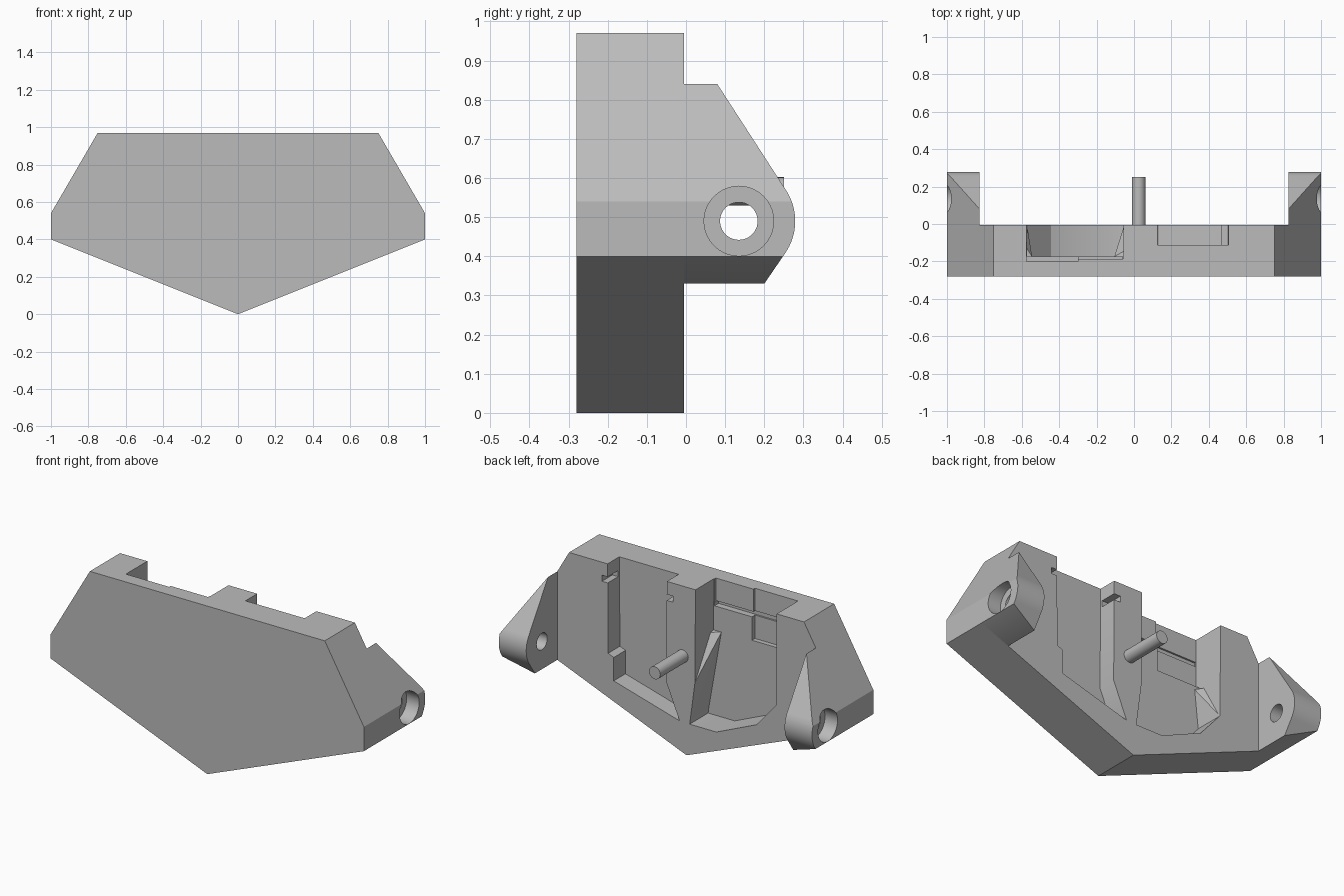
import bpy, bmesh, math

if "Cube" in bpy.data.objects:
    bpy.data.objects.remove(bpy.data.objects["Cube"])

grey = bpy.data.materials.new("plain grey")
grey.use_nodes = True
COLOUR = (0.5, 0.5, 0.5, 1)
grey.diffuse_color = COLOUR
grey.node_tree.nodes["Principled BSDF"].inputs["Base Color"].default_value = COLOUR


def finish(bm, name):
    bmesh.ops.recalc_face_normals(bm, faces=bm.faces)
    mesh = bpy.data.meshes.new(name)
    bm.to_mesh(mesh)
    bm.free()
    mesh.materials.append(grey)
    ob = bpy.data.objects.new(name, mesh)
    bpy.context.collection.objects.link(ob)
    return ob


def prism(name, points, axis, start, end):
    """Extrude a 2D profile along x (profile in yz) or y (profile in xz)."""
    bm = bmesh.new()
    place = (lambda p, t: (t, p[0], p[1])) if axis == "x" else (lambda p, t: (p[0], t, p[1]))
    rings = [[bm.verts.new(place(p, t)) for p in points] for t in (start, end)]
    for ring in rings:
        bm.faces.new(ring)
    n = len(points)
    for i in range(n):
        j = (i + 1) % n
        bm.faces.new((rings[0][i], rings[0][j], rings[1][j], rings[1][i]))
    return finish(bm, name)


def box(name, x0, x1, y0, y1, z0, z1):
    return prism(name, [(x0, z0), (x1, z0), (x1, z1), (x0, z1)], "y", y0, y1)


def hull(name, points):
    bm = bmesh.new()
    for p in points:
        bm.verts.new(p)
    bmesh.ops.convex_hull(bm, input=bm.verts)
    return finish(bm, name)


def circle(cx, cz, r, n=40):
    return [(cx + r * math.cos(2 * math.pi * i / n), cz + r * math.sin(2 * math.pi * i / n))
            for i in range(n)]


def select(ob):
    bpy.ops.object.select_all(action="DESELECT")
    ob.select_set(True)
    bpy.context.view_layer.objects.active = ob


def combine(ob, tool, operation="DIFFERENCE"):
    mod = ob.modifiers.new("cut", "BOOLEAN")
    mod.operation = operation
    mod.solver = "EXACT"
    mod.object = tool
    select(ob)
    bpy.ops.object.modifier_apply(modifier=mod.name)
    bpy.data.objects.remove(tool)


def smooth(ob):
    select(ob)
    bpy.ops.object.shade_smooth_by_angle(angle=math.radians(25))


OUTLINE = [(0, 0), (1, .4), (1, .54), (.75, .97), (-.75, .97), (-1, .54), (-1, .4)]
FRONT, BACK, OPEN = -.28, -.005, .1

# Thick faceted plate
body = prism("body_plate", OUTLINE, "y", FRONT, BACK)

# Shallow pocket on the left, open at the top, with a cross slot
shallow = [(.125, 1.1), (.505, 1.1), (.5, .455), (.465, .44), (.465, .305), (.045, .187), (.13, .39)]
combine(body, prism("shallow_cutter", shallow, "y", -.112, OPEN))
combine(body, box("slot_cutter", .085, .54, -.1, OPEN, .86, .895))

# Deep pocket on the right with a stepped floor and a groove
deep = [(-.058, 1.1), (-.053, .43), (-.02, .185), (-.19, .185), (-.445, .295), (-.57, .44), (-.577, 1.1)]
combine(body, prism("deep_cutter", deep, "y", -.173, OPEN))
combine(body, box("upper_step_cutter", -.576, -.06, -.186, -.1, .835, 1.1))
combine(body, box("recess_cutter", -.575, -.3, -.2, -.1, .68, 1.1))
combine(body, box("groove_cutter", -.574, -.061, -.21, -.1, .815, .84))
smooth(body)

# Sloping corner fillers low in the deep pocket
hull("inner_corner_ramp", [(-.05, -.146, .67), (-.055, -.146, .67), (-.105, -.174, .675),
                           (-.04, -.174, .675), (-.052, BACK, .43), (-.019, BACK, .186),
                           (-.019, -.174, .186)])
hull("outer_corner_ramp", [(-.58, -.13, .66), (-.575, -.13, .66), (-.545, -.174, .66),
                           (-.58, -.174, .66), (-.572, BACK, .44), (-.568, -.174, .44)])

# Peg on the central rib
smooth(prism("locating_peg", circle(.025, .566, .036, 32), "y", -.05, .25))

# Ears: rounded lugs trimmed to the plate outline, with counterbored holes
HOLE_Y, HOLE_Z, EAR_R = .135, .49, .144
arc = [math.radians(33 - 68 * i / 16) for i in range(17)]
lug = [(BACK, .84), (.08, .84)]
lug += [(HOLE_Y + EAR_R * math.cos(a), HOLE_Z + EAR_R * math.sin(a)) for a in arc]
lug += [(.2, .33), (BACK, .33)]
for side, label in ((1, "left"), (-1, "right")):
    ear = prism(label + "_ear", lug, "x", side * .825, side * 1.1)
    combine(ear, prism("trim", OUTLINE, "y", -.4, .4), "INTERSECT")
    combine(ear, prism("hole_cutter", circle(HOLE_Y, HOLE_Z, .048), "x", side * .7, side * 1.2))
    combine(ear, prism("bore_cutter", circle(HOLE_Y, HOLE_Z, .089), "x", side * .92, side * 1.2))
    smooth(ear)
